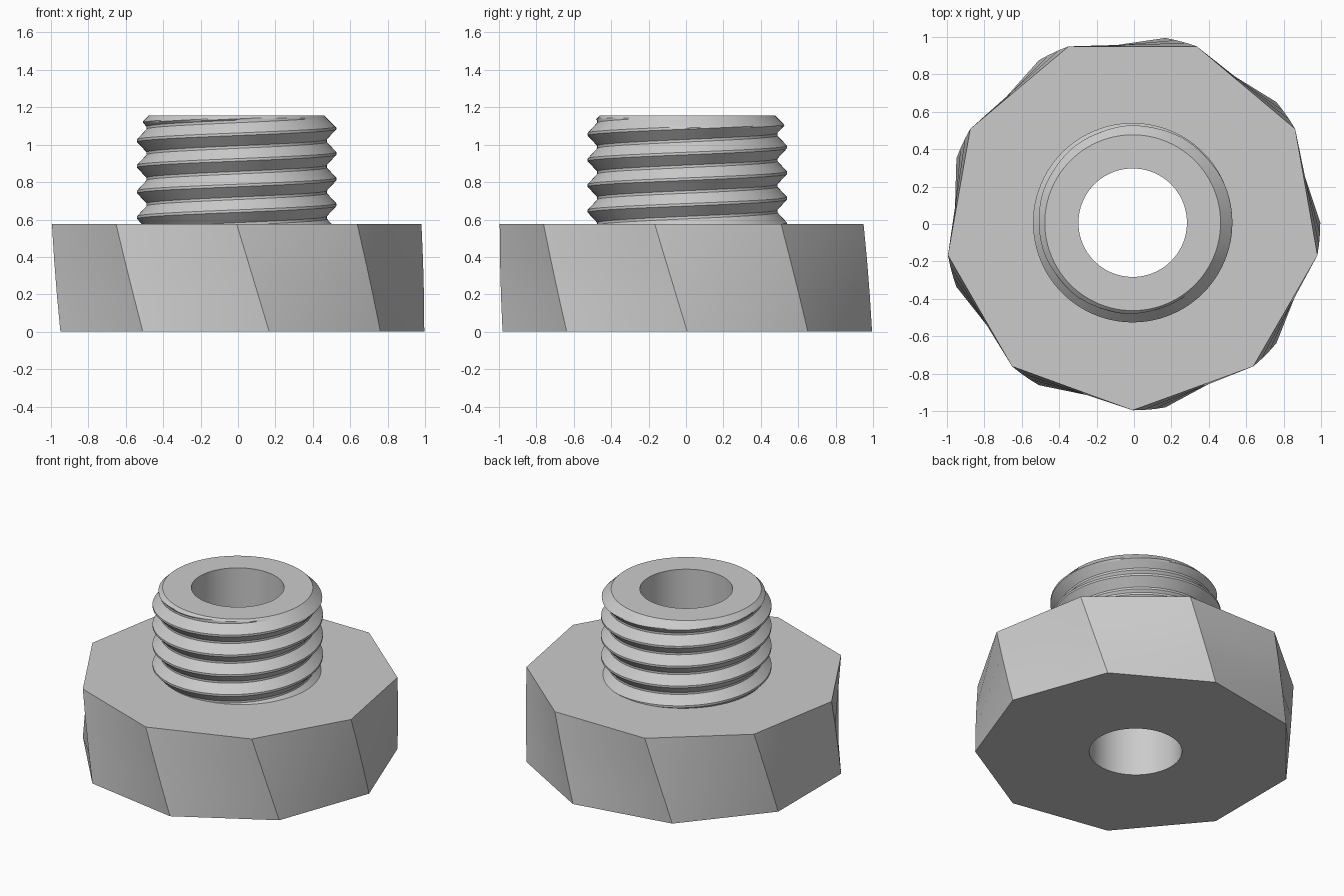
import bpy
import bmesh
from math import cos, sin, pi, radians, ceil

if "Cube" in bpy.data.objects:
    bpy.data.objects.remove(bpy.data.objects["Cube"], do_unlink=True)

CX, CY = -0.007, 0.007
SIDES, NUT_R, NUT_H, TWIST, SLICES = 9, 1.003, 0.575, radians(10), 3
TOP, BORE, RIM = 1.155, 0.29, 0.47
CREST, ROOT, PITCH, CREST_Z = 0.533, 0.482, 0.137, 1.09

grey = bpy.data.materials.new("plain grey")
grey.use_nodes = True
colour = (0.6, 0.6, 0.6, 1)
grey.diffuse_color = colour
grey.node_tree.nodes["Principled BSDF"].inputs["Base Color"].default_value = colour


def finish(bm, name, angle):
    bmesh.ops.remove_doubles(bm, verts=bm.verts, dist=1e-5)
    bmesh.ops.recalc_face_normals(bm, faces=bm.faces)
    mesh = bpy.data.meshes.new(name)
    bm.to_mesh(mesh)
    bm.free()
    mesh.materials.append(grey)
    obj = bpy.data.objects.new(name, mesh)
    bpy.context.collection.objects.link(obj)
    bpy.ops.object.select_all(action="DESELECT")
    obj.select_set(True)
    bpy.context.view_layer.objects.active = obj
    bpy.ops.object.shade_smooth_by_angle(angle=angle)


def ring(bm, radius, z, count, start):
    angles = [start + 2 * pi * i / count for i in range(count)]
    return [bm.verts.new((CX + radius * cos(a), CY + radius * sin(a), z)) for a in angles]


def loop_edges(bm, verts):
    pairs = zip(verts, verts[1:] + verts[:1])
    return [bm.edges.get(p) or bm.edges.new(p) for p in pairs]


# Nut: a nine-sided prism twisted in slices, each quad split on its short diagonal
bm = bmesh.new()
rings = []
for s in range(SLICES + 1):
    t = s / SLICES
    rings.append(ring(bm, NUT_R, NUT_H * t, SIDES, radians(-80) - TWIST * t))
for low, high in zip(rings, rings[1:]):
    for i in range(SIDES):
        j = (i + 1) % SIDES
        bm.faces.new((low[i], low[j], high[j]))
        bm.faces.new((low[i], high[j], high[i]))

# Flat end faces, open in the middle
for outer, radius, z in ((rings[0], BORE, 0), (rings[-1], RIM, NUT_H)):
    inner = ring(bm, radius, z, 96, 0)
    edges = loop_edges(bm, outer) + loop_edges(bm, inner)
    bmesh.ops.triangle_fill(bm, edges=edges, use_beauty=True)
finish(bm, "twisted_nut", radians(15))


# Threaded spigot: V thread limited by a chamfer at the top
def thread_radius(z, turn):
    phase = ((z - CREST_Z) / PITCH - turn) % 1
    distance = 2 * min(phase, 1 - phase)
    slope = min(max((distance - 0.1) / 0.8, 0), 1)
    return min(CREST + (ROOT - CREST) * slope, RIM + TOP - z)


bm = bmesh.new()
STEPS, ROWS = 96, 20
turns = ceil((TOP - NUT_H) / PITCH) + 2
columns = []
for i in range(STEPS + 1):
    turn = i / STEPS
    a = 2 * pi * turn
    profile = [(BORE, 0), (BORE, TOP)]
    for k in range(ROWS, -turns * ROWS, -1):
        z = min(max(CREST_Z + PITCH * (k / ROWS + turn), NUT_H), TOP)
        profile.append((thread_radius(z, turn), z))
    columns.append([bm.verts.new((CX + r * cos(a), CY + r * sin(a), z)) for r, z in profile])
for left, right in zip(columns, columns[1:]):
    for k in range(len(left) - 1):
        bm.faces.new((left[k], left[k + 1], right[k + 1], right[k]))
finish(bm, "threaded_spigot", radians(30))
